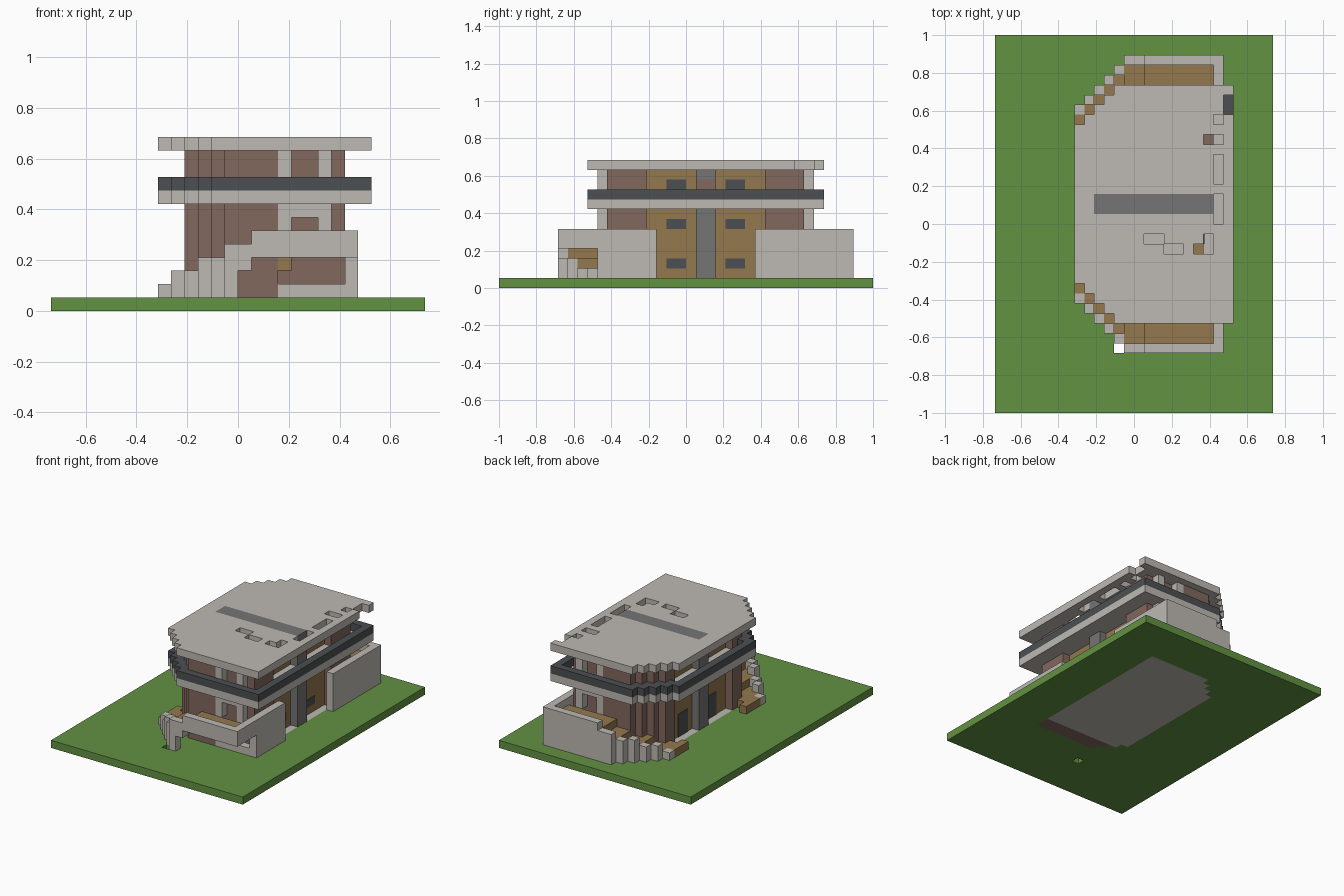
import bpy
import bmesh

if "Cube" in bpy.data.objects:
    bpy.data.objects.remove(bpy.data.objects["Cube"], do_unlink=True)

U = 2 / 38  # edge of one block


def material(name, rgb):
    lin = [((c / 255 + 0.055) / 1.055) ** 2.4 for c in rgb] + [1]
    m = bpy.data.materials.new(name)
    m.use_nodes = True
    m.diffuse_color = lin
    m.node_tree.nodes["Principled BSDF"].inputs["Base Color"].default_value = lin
    return m


PALE = material("pale_concrete", (190, 186, 180))
GREY = material("mid_grey", (117, 117, 117))
DARK = material("dark_slate", (76, 80, 82))
BROWN = material("brown_clay", (130, 104, 95))
TAN = material("tan_wood", (147, 120, 78))
GREEN = material("grass_green", (99, 146, 66))


def box(x0, x1, y0, y1, z0, z1):
    return {(x, y, z) for x in range(x0, x1) for y in range(y0, y1) for z in range(z0, z1)}


def raise_plan(plan, z0, z1):
    return {(x, y, z) for x, y in plan for z in range(z0, z1)}


def back(cells):
    """Mirror blocks from the front half to the back half."""
    return {(x, 3 - y, z) for x, y, z in cells}


def outline(plan):
    """Cells of a plan touching its outside, diagonals included."""
    ring = [(a, b) for a in (-1, 0, 1) for b in (-1, 0, 1)]
    return {(x, y) for x, y in plan if any((x + a, y + b) not in plan for a, b in ring)}


def finish(name, mat, bm):
    me = bpy.data.meshes.new(name)
    bm.to_mesh(me)
    bm.free()
    me.materials.append(mat)
    bpy.context.collection.objects.link(bpy.data.objects.new(name, me))


def part(name, mat, cells):
    """Skin a set of blocks, keeping only the outer faces."""
    bm = bmesh.new()
    verts = {}
    for c in cells:
        for axis in range(3):
            u, w = (axis + 1) % 3, (axis + 2) % 3
            for side in (0, 1):
                n = list(c)
                n[axis] += 2 * side - 1
                if tuple(n) in cells:
                    continue
                loop = []
                for du, dw in ((0, 0), (1, 0), (1, 1), (0, 1)):
                    p = list(c)
                    p[axis] += side
                    p[u] += du
                    p[w] += dw
                    p = tuple(p)
                    if p not in verts:
                        verts[p] = bm.verts.new([k * U for k in p])
                    loop.append(verts[p])
                bm.faces.new(loop if side else loop[::-1])
    finish(name, mat, bm)


def plan_of(x0, x1, y0, y1, cut):
    """Rectangle with both left corners cut in steps."""
    return {(x, y) for x in range(x0, x1) for y in range(y0, y1)
            if x + y >= cut and x + 3 - y >= cut}


deck = plan_of(-6, 10, -10, 14, -12)
body = plan_of(-4, 8, -9, 13, -10)

# Ground with the house floor let into it
floor = raise_plan(body, 0, 1)
floor_front = {c for c in floor if c[1] < -7}
part("ground", GREEN, box(-14, 14, -19, 19, 0, 1) - floor - {(-2, -13, 0)})
part("house_floor", PALE, floor - floor_front)
part("house_floor_front", BROWN, floor_front)

# Central spine wall, showing through the roof
spine = box(-4, 8, 1, 3, 1, 13)
niche = box(7, 8, 1, 3, 10, 11)
part("spine_wall", GREY, spine - niche)
part("spine_niche", BROWN, niche)

# Outer walls: recessed at the sides and behind the end pillars
core = {(x, y) for x, y in body
        if not (x >= 3 and y in (-9, 12)) and not (x in (-4, 7) and -4 <= y < 8)}
walls = raise_plan(outline(core), 1, 12) - spine
side_walls = {c for c in walls if -4 <= c[1] < 8}
part("side_walls", TAN, side_walls)
part("end_walls", BROWN, walls - side_walls)

# Pillars and lintel at each end
pillars = box(3, 4, -9, -8, 5, 12) | box(6, 7, -9, -8, 5, 12) | box(3, 7, -9, -8, 7, 8)
part("end_pillars", PALE, pillars | back(pillars))

# Balcony slab, railing and roof
part("balcony_slab", PALE, raise_plan(deck, 8, 9))
part("balcony_railing", DARK, raise_plan(outline(deck), 9, 10))
roof = raise_plan(deck, 12, 13) - spine
for x0, x1, y0, y1 in ((8, 9, 10, 11), (7, 9, 8, 9), (8, 9, 4, 7), (8, 9, 0, 3),
                       (7, 8, -3, -1), (6, 7, -3, -2), (3, 5, -3, -2),
                       (1, 3, -2, -1), (9, 10, 11, 13)):
    roof -= box(x0, x1, y0, y1, 12, 13)
part("roof", PALE, roof)

# Terrace wall beside the house and stepped stair rail
side = box(8, 9, -13, -3, 1, 6)
rail, treads = set(), set()
for x in range(-6, 1):
    top = 2 + (x + 7) // 2
    y = max(-13, -14 - x)
    rail |= box(x, x + 1, y, y + 1, 1, top)
    step = max(1, top - 2)
    treads |= box(x, x + 1, y + 1, max(-9, -10 - x), step, step + 1)
parapet = box(1, 9, -13, -12, 4, 6)
full = side | rail | parapet | box(1, 9, -13, -12, 1, 6)
opening = box(0, 8, -13, -12, 1, 4) - {(0, -13, 3)} | box(8, 9, -13, -9, 1, 4)
part("front_terrace_wall", PALE, full - opening)
part("back_terrace_wall", PALE, back(full))

# Terrace floors and stair treads
terrace = treads | box(1, 8, -12, -9, 4, 5)
part("terrace_and_stairs", TAN, terrace | back(terrace))

# Sill and blocks under the front terrace
part("front_sill", PALE, box(0, 8, -9, -8, 1, 2) | box(8, 9, -9, -8, 1, 6))
part("front_beam", TAN, box(2, 4, -9, -8, 3, 4))


# Dark window plates and doors on the recessed side walls
def plate(name, x, y0, y1, z0, z1):
    bm = bmesh.new()
    bmesh.ops.create_cube(bm, size=1)
    bmesh.ops.scale(bm, vec=(0.008, (y1 - y0) * U, (z1 - z0) * U), verts=bm.verts)
    bmesh.ops.translate(bm, vec=(x * U, (y0 + y1) / 2 * U, (z0 + z1) / 2 * U), verts=bm.verts)
    finish(name, DARK, bm)


for y in (-2, 4):
    for z in (2, 6, 10):
        plate("right_window", 7, y, y + 2, z, z + 1)
    plate("left_door", -3, y, y + 2, 1, 4)
    for z in (6, 10):
        plate("left_window", -3, y, y + 2, z, z + 1)
